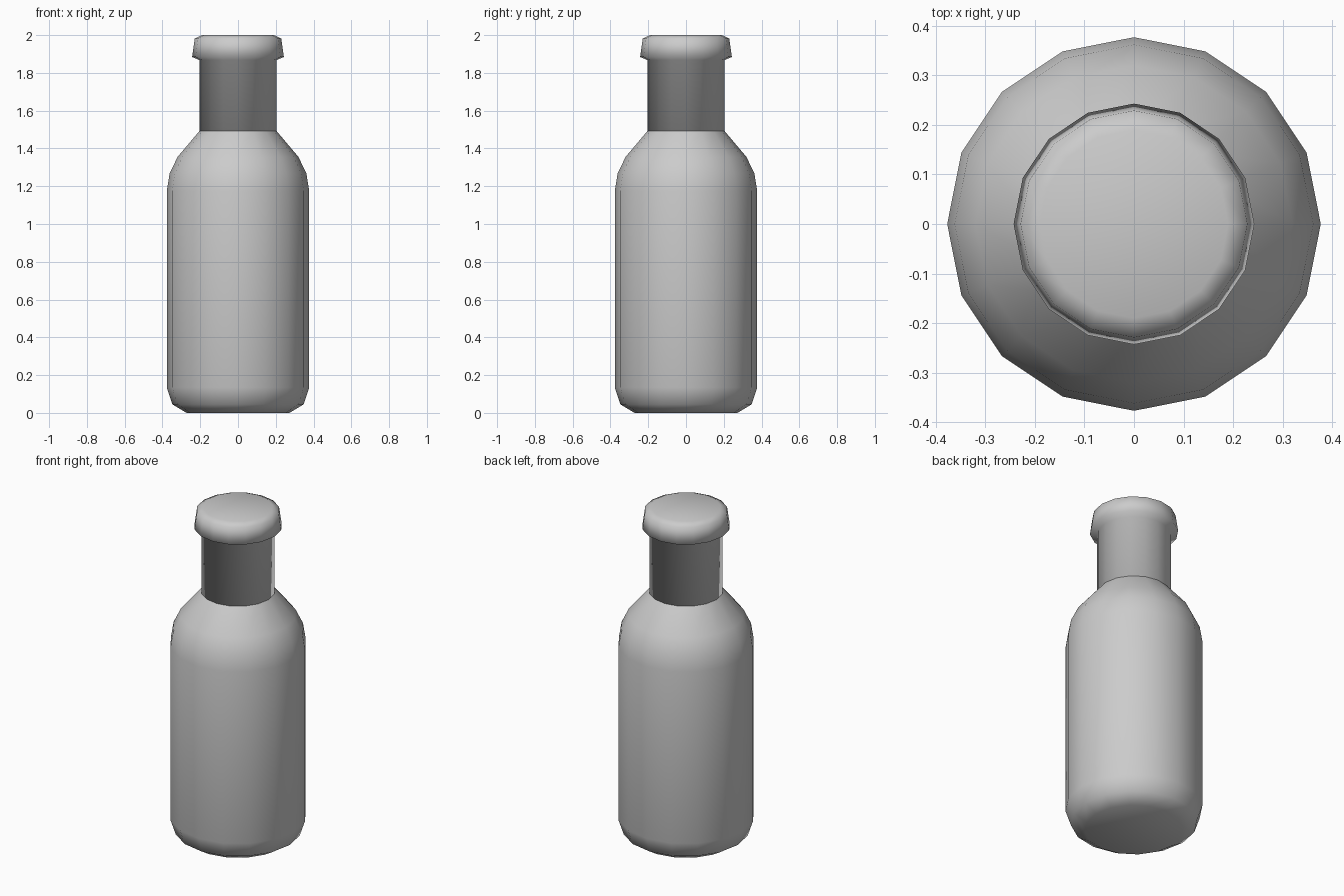
import bpy
import bmesh
from math import cos, sin, tau

SIDES = 16

if "Cube" in bpy.data.objects:
    bpy.data.objects.remove(bpy.data.objects["Cube"], do_unlink=True)


def make_material(name, value):
    mat = bpy.data.materials.new(name)
    mat.use_nodes = True
    color = (value, value, value, 1)
    mat.diffuse_color = color
    mat.node_tree.nodes["Principled BSDF"].inputs["Base Color"].default_value = color
    return mat


def lathe(name, profile, mat, close_top):
    """Revolve (radius, height) points, listed bottom to top, around z."""
    bm = bmesh.new()
    rings = [[bm.verts.new((r * cos(tau * i / SIDES), r * sin(tau * i / SIDES), z))
              for i in range(SIDES)] for r, z in profile]
    for low, high in zip(rings, rings[1:]):
        for i in range(SIDES):
            j = (i + 1) % SIDES
            bm.faces.new((low[i], low[j], high[j], high[i]))
    bm.faces.new(rings[0][::-1])
    if close_top:
        bm.faces.new(rings[-1])
    for face in bm.faces:
        face.smooth = True
    mesh = bpy.data.meshes.new(name)
    bm.to_mesh(mesh)
    bm.free()
    mesh.materials.append(mat)
    obj = bpy.data.objects.new(name, mesh)
    bpy.context.collection.objects.link(obj)
    return obj


grey = make_material("plain grey", 0.6)

# Rounded body with sloping shoulder, open under the neck
lathe("bottle_body", [(0.272, 0), (0.347, 0.045), (0.377, 0.135), (0.377, 1.175),
                      (0.362, 1.268), (0.32, 1.355), (0.202, 1.495)], grey, False)

# Neck and overhanging cap, smoothed together as one closed piece
lathe("neck_and_cap", [(0.204, 1.49), (0.204, 1.868), (0.243, 1.884),
                       (0.229, 1.982), (0.19, 2.0)], grey, True)
